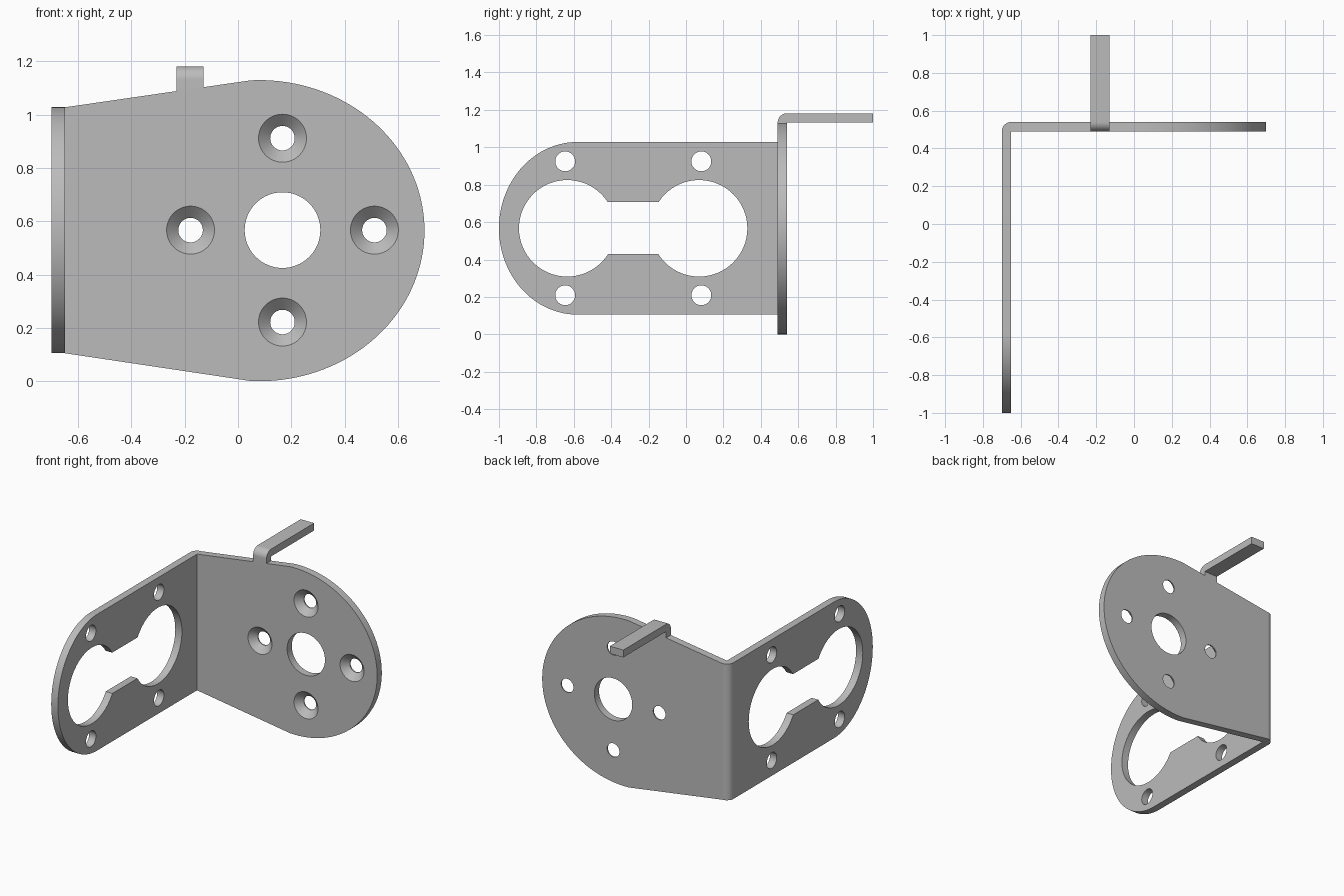
import bpy, bmesh
from math import cos, sin, pi, radians

cube = bpy.data.objects.get("Cube")
if cube:
    bpy.data.objects.remove(cube, do_unlink=True)

metal = bpy.data.materials.new("grey_metal")
metal.use_nodes = True
GREY = (0.5, 0.5, 0.5, 1)
metal.diffuse_color = GREY
metal.node_tree.nodes["Principled BSDF"].inputs["Base Color"].default_value = GREY

T = 0.05                 # sheet thickness
LEFT, BACK = -0.7, 0.54  # outer faces of the two plates
FACE = BACK - T
MID = 0.567              # height of the hole axes
PLACE = {"X": lambda a, b, d: (d, a, b),
         "Y": lambda a, b, d: (a, d, b),
         "Z": lambda a, b, d: (a, b, d)}


def arc(cx, cy, rx, ry, start, end, n=48):
    angles = [radians(start + (end - start) * i / n) for i in range(n + 1)]
    return [(cx + rx * cos(t), cy + ry * sin(t)) for t in angles]


def circle(cx, cy, r, n=64):
    return arc(cx, cy, r, r, 0, 360, n)[:-1]


def loft(name, axis, sections):
    """Solid through matching outlines, each given as (points, depth)."""
    bm = bmesh.new()
    rings = [[bm.verts.new(PLACE[axis](a, b, d)) for a, b in pts]
             for pts, d in sections]
    for low, high in zip(rings, rings[1:]):
        for i in range(len(low)):
            j = (i + 1) % len(low)
            bm.faces.new((low[i], low[j], high[j], high[i]))
    bm.faces.new(rings[0][::-1])
    bm.faces.new(rings[-1])
    bmesh.ops.recalc_face_normals(bm, faces=bm.faces)
    mesh = bpy.data.meshes.new(name)
    bm.to_mesh(mesh)
    bm.free()
    mesh.materials.append(metal)
    obj = bpy.data.objects.new(name, mesh)
    bpy.context.collection.objects.link(obj)
    return obj


def prism(name, axis, pts, lo, hi):
    return loft(name, axis, [(pts, lo), (pts, hi)])


def cut(obj, cutters):
    """Subtract the cutters, then discard them."""
    for c in cutters:
        c.hide_render = True
        mod = obj.modifiers.new("hole", "BOOLEAN")
        mod.operation, mod.solver, mod.object = "DIFFERENCE", "EXACT", c
    bpy.context.view_layer.update()
    graph = bpy.context.evaluated_depsgraph_get()
    mesh = bpy.data.meshes.new_from_object(obj.evaluated_get(graph))
    obj.modifiers.clear()
    obj.data = mesh
    for c in cutters:
        bpy.data.objects.remove(c, do_unlink=True)


# Front plate: tapered, with a rounded end
low, high = 0.105, 1.028
outline = [(LEFT + T, high), (LEFT + T, low)]
outline += arc(0.08, 0.565, 0.62, 0.565, -93, 93, 72)
front_plate = prism("front_plate", "Y", outline, FACE, BACK)

# Central bore and four countersunk screw holes
bore_x, pitch = 0.167, 0.345
holes = [prism("bore", "Y", circle(bore_x, MID, 0.142), FACE - T, BACK + T)]
for dx, dz in ((1, 0), (-1, 0), (0, 1), (0, -1)):
    x, z = bore_x + pitch * dx, MID + pitch * dz
    big, small = circle(x, z, 0.09), circle(x, z, 0.046)
    holes.append(loft("countersink", "Y", [(big, FACE - T), (big, FACE),
                                           (small, BACK - 0.008), (small, BACK + T)]))
cut(front_plate, holes)

# Side plate: straight, with a rounded free end
outline = [(FACE, low), (FACE, high)]
outline += arc(-0.58, MID, 0.42, (high - low) / 2, 90, 270, 72)
side_plate = prism("side_plate", "X", outline, LEFT, LEFT + T)

# Two large openings joined by a slot, and four small holes
holes = [prism("slot", "X", [(-0.6, 0.43), (0, 0.43), (0, 0.707), (-0.6, 0.707)],
               LEFT - T, LEFT + 2 * T)]
for y, small_y in ((-0.635, -0.646), (0.07, 0.082)):
    holes.append(prism("opening", "X", circle(y, MID, 0.258), LEFT - T, LEFT + 2 * T))
    for side in (-1, 1):
        holes.append(prism("screw_hole", "X", circle(small_y, MID + 0.358 * side, 0.053),
                           LEFT - T, LEFT + 2 * T))
cut(side_plate, holes)

# Rounded fold between the plates
corner = (LEFT + T, FACE)
fold = prism("corner_fold", "Z", [corner] + arc(*corner, T, T, 90, 180, 12), low, high)

# Tab: rises from the front plate and folds backwards
top = 1.182
tab_outline = [(FACE, 1.07), (BACK, 1.07), (BACK, top - T), (1, top - T), (1, top)]
tab_outline += arc(BACK, top - T, T, T, 90, 180, 12)
tab = prism("top_tab", "X", tab_outline, -0.23, -0.13)

# Smooth shading with sharp edges kept
for obj in bpy.context.view_layer.objects:
    obj.select_set(False)
for obj in (front_plate, side_plate, fold, tab):
    obj.select_set(True)
bpy.context.view_layer.objects.active = front_plate
bpy.ops.object.shade_smooth_by_angle(angle=radians(30))
